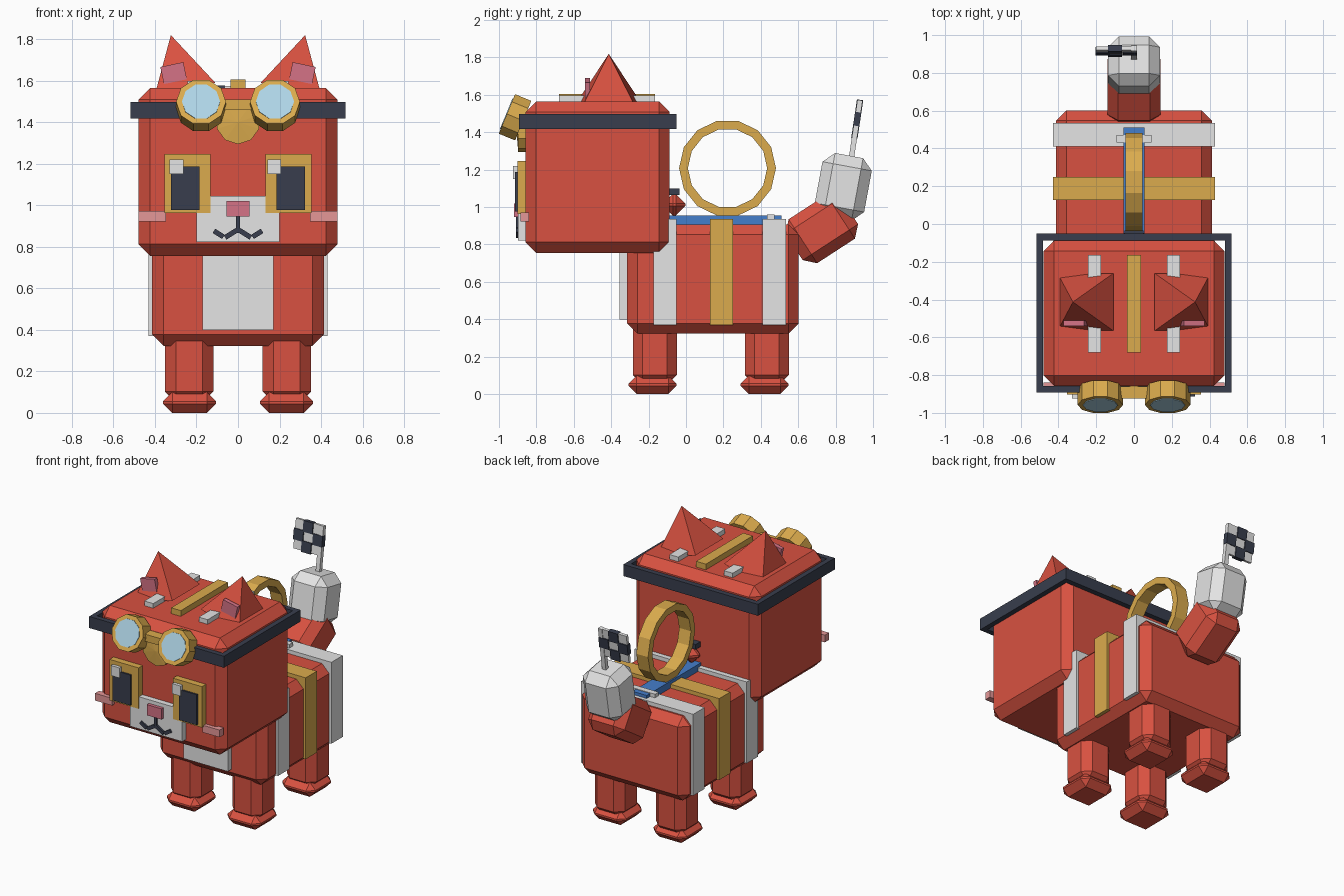
import bpy, bmesh, math
from mathutils import Matrix, Vector

if "Cube" in bpy.data.objects:
    bpy.data.objects.remove(bpy.data.objects["Cube"])


def material(name, r, g, b):
    m = bpy.data.materials.new(name)
    m.diffuse_color = (r, g, b, 1)
    m.use_nodes = True
    m.node_tree.nodes["Principled BSDF"].inputs["Base Color"].default_value = m.diffuse_color
    return m


RED = material("red", 0.69, 0.083, 0.052)
WHITE = material("white", 0.78, 0.78, 0.78)
GOLD = material("gold", 0.71, 0.41, 0.075)
DARK = material("dark navy", 0.04, 0.048, 0.075)
BLUE = material("blue", 0.06, 0.21, 0.60)
PINK = material("pink", 0.66, 0.17, 0.24)
BLUSH = material("light pink", 0.78, 0.31, 0.31)
GLASS = material("pale blue glass", 0.43, 0.67, 0.80)


def rot(axis, deg):
    return Matrix.Rotation(math.radians(deg), 4, axis)


def finish(name, bm, mat, matrix=None):
    if matrix is not None:
        bm.transform(matrix)
    bmesh.ops.recalc_face_normals(bm, faces=bm.faces)
    me = bpy.data.meshes.new(name)
    bm.to_mesh(me)
    bm.free()
    me.materials.append(mat)
    ob = bpy.data.objects.new(name, me)
    bpy.context.collection.objects.link(ob)
    return ob


def block(name, mat, center, size, bevel=0, turn=None):
    """Box with optional single chamfer, turned about its centre."""
    bm = bmesh.new()
    bmesh.ops.create_cube(bm, size=1)
    bm.transform(Matrix.Diagonal((*size, 1)))
    if bevel:
        bmesh.ops.bevel(bm, geom=bm.edges[:], offset=bevel, segments=1,
                        affect='EDGES', profile=0.5)
    m = Matrix.Translation(center)
    return finish(name, bm, mat, m @ turn if turn else m)


def span(name, mat, x, y, z, bevel=0):
    """Box given by its limits on each axis."""
    c = [(a + b) / 2 for a, b in (x, y, z)]
    s = [abs(b - a) for a, b in (x, y, z)]
    return block(name, mat, c, s, bevel)


def cone(name, mat, sides, r1, r2, depth, matrix, spin=0):
    bm = bmesh.new()
    bmesh.ops.create_cone(bm, cap_ends=True, segments=sides,
                          radius1=r1, radius2=r2, depth=depth)
    bm.transform(rot('Z', spin))
    return finish(name, bm, mat, matrix)


# Head, body and chest
span("head", RED, (-.48, .48), (-.858, -.087), (.755, 1.565), .057)
span("body", RED, (-.413, .413), (-.315, .602), (.323, .908), .055)
span("chest_plate", WHITE, (-.17, .17), (-.355, -.30), (.40, .80))

# Bands wrapped around the body
for name, mat, y0, y1 in (("front_band", WHITE, -.175, -.052),
                          ("middle_band", GOLD, .128, .25),
                          ("rear_band", WHITE, .41, .535)):
    span(name, mat, (-.43, .43), (y0, y1), (.37, .935))

# Legs and feet
for s in (-1, 1):
    for end, y in (("front", -.166), ("rear", .433)):
        block(end + "_leg", RED, (s * .235, y, .24), (.232, .235, .38), .052)
        block(end + "_foot", RED, (s * .233, y - .013, .05), (.255, .257, .10), .044)

# Back strip, crossbar and collar knob
span("back_strip", BLUE, (-.055, .055), (-.10, .51), (.90, .956))
span("crossbar", WHITE, (-.092, .092), (.432, .472), (.925, .96))
span("neck_clasp", DARK, (-.05, .05), (-.10, -.035), (1.065, 1.10))
span("neck_knob", RED, (-.057, .057), (-.12, -.004), (.955, 1.07), .05)

# Upright ring on the back, rectangular in section
bm = bmesh.new()
loops = []
for i in range(14):
    a = 2 * math.pi * i / 14
    loops.append([bm.verts.new((x, r * math.cos(a), r * math.sin(a)))
                  for x, r in ((-.045, .259), (.045, .259), (.045, .212), (-.045, .212))])
for i in range(14):
    p, q = loops[i], loops[(i + 1) % 14]
    for j in range(4):
        k = (j + 1) % 4
        bm.faces.new((p[j], p[k], q[k], q[j]))
finish("back_ring", bm, GOLD, Matrix.Translation((0, .222, 1.208)))

# Ears with pink inner plates
for s in (-1, 1):
    m = (Matrix.Translation((s * .257, -.413, 1.553)) @ rot('Y', s * 14)
         @ Matrix.Translation((0, 0, .137)))
    cone("ear", RED, 4, .215, 0, .274, m, 45)
    block("inner_ear", PINK, (s * .31, -.526, 1.636), (.113, .028, .084),
          turn=rot('Y', s * 12))

# Stripes on top of the head
span("crown_stripe", GOLD, (-.037, .037), (-.68, -.165), (1.54, 1.605))
for s in (-1, 1):
    span("side_stripe", WHITE, (s * .175, s * .243), (-.68, -.165), (1.54, 1.597))

# Goggle strap, a square frame around the head
span("strap_front", DARK, (-.517, .517), (-.893, -.857), (1.418, 1.498))
span("strap_back", DARK, (-.517, .517), (-.088, -.051), (1.418, 1.498))
for s in (-1, 1):
    span("strap_side", DARK, (s * .482, s * .517), (-.857, -.088), (1.418, 1.498))

# Goggles tilted upward, bridge and round badge
for s in (-1, 1):
    m = Matrix.Translation((s * .178, -.914, 1.48)) @ rot('X', 67.7)
    cone("goggle_rim", GOLD, 10, .12, .12, .094, m, 90)
    cone("goggle_lens", GLASS, 10, .092, .092, .008,
         m @ Matrix.Translation((0, 0, .047)), 90)
span("goggle_bridge", GOLD, (-.075, .075), (-.925, -.86), (1.458, 1.508))
m = rot('X', 90)
cone("badge", GOLD, 10, .106, .106, .04, Matrix.Translation((0, -.877, 1.40)) @ m)
cone("badge_dome", GOLD, 10, .106, 0, .009, Matrix.Translation((0, -.9015, 1.40)) @ m)

# Eyes; both highlights sit on the same side
for s in (-1, 1):
    span("eye_frame", GOLD, (s * .132, s * .355), (-.902, -.85), (.963, 1.247))
    span("pupil", DARK, (s * .186, s * .323), (-.914, -.89), (.976, 1.187))
    x = s * .235 - .061
    span("eye_highlight", WHITE, (x - .033, x + .033), (-.924, -.89), (1.15, 1.22))
    span("cheek", BLUSH, (s * .347, s * .478), (-.885, -.84), (.922, .972))

# Muzzle, nose and mouth
span("muzzle", WHITE, (-.2, .2), (-.897, -.85), (.822, 1.045))
span("nose", PINK, (-.056, .056), (-.92, -.88), (.946, 1.02))
span("mouth_line", DARK, (-.01, .01), (-.908, -.89), (.865, .95))
for s in (-1, 1):
    block("mouth_inner", DARK, (s * .034, -.9, .862), (.066, .018, .024),
          turn=rot('Y', s * 32))
    block("mouth_outer", DARK, (s * .093, -.9, .862), (.054, .018, .024),
          turn=rot('Y', -s * 32))

# Tail base and pale tip
block("tail", RED, (0, .726, .883), (.28, .353, .28), .056, rot('X', 33))
block("tail_tip", WHITE, (0, .841, 1.108), (.275, .268, .34), .058, rot('X', -10.5))

# Chequered flag standing on the tail tip
F = Matrix.Translation((0, .884, 1.26)) @ rot('X', -8.5)


def flag_part(name, mat, x, z, size):
    block(name, mat, F @ Vector((x, 0, z)), size, turn=rot('X', -8.5))


flag_part("flag_pole", WHITE, 0, .155, (.03, .028, .32))
flag_part("flag", WHITE, -.10, .215, (.20, .02, .20))
for x, z in ((-.10, .28), (-.167, .213), (-.02, .213), (-.10, .146)):
    flag_part("flag_check", DARK, x, z, (.074, .034, .074))
